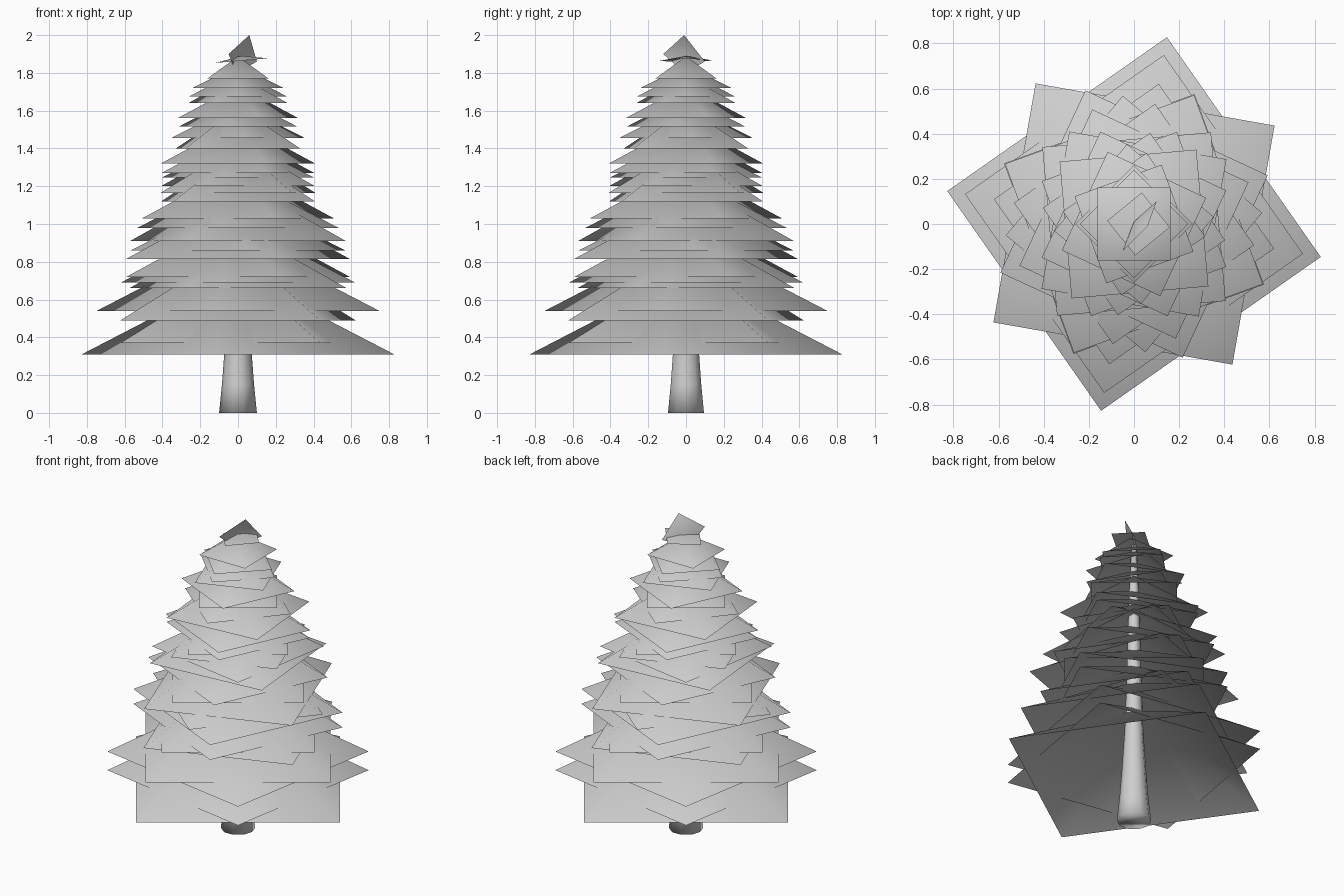
import bpy, bmesh, math
from mathutils import Vector, Matrix

cube = bpy.data.objects.get("Cube")
if cube:
    bpy.data.objects.remove(cube, do_unlink=True)

grey = bpy.data.materials.new("light_grey")
grey.use_nodes = True
colour = (0.62, 0.62, 0.62, 1)
grey.diffuse_color = colour
grey.node_tree.nodes["Principled BSDF"].inputs["Base Color"].default_value = colour


def finish(name, bm):
    """Turn a bmesh into a smooth-shaded object."""
    for face in bm.faces:
        face.smooth = True
    mesh = bpy.data.meshes.new(name)
    bm.to_mesh(mesh)
    bm.free()
    mesh.materials.append(grey)
    obj = bpy.data.objects.new(name, mesh)
    bpy.context.collection.objects.link(obj)


def tent(name, corners, apex):
    """Open four-sided sheet that rises from its corners to an apex."""
    bm = bmesh.new()
    ring = [bm.verts.new(c) for c in corners]
    tip = bm.verts.new(apex)
    for i in range(4):
        bm.faces.new((ring[i], ring[(i + 1) % 4], tip))
    finish(name, bm)


def ring_points(radius, z, sides, degrees=0):
    step = 360 / sides
    return [Vector((radius * math.cos(a), radius * math.sin(a), z))
            for a in (math.radians(degrees + step * i) for i in range(sides))]


# Branch tiers: height of the rim, corner radius, turn in degrees
tiers = [
    (0.31, 0.84, -10), (0.37, 0.76, 35), (0.49, 0.76, 35),
    (0.54, 0.76, -10), (0.66, 0.635, -25), (0.69, 0.63, -10),
    (0.72, 0.63, 20), (0.815, 0.63, 20), (0.86, 0.57, 5),
    (0.91, 0.63, -25), (0.98, 0.54, -10), (1.03, 0.54, 20),
    (1.12, 0.53, -40), (1.165, 0.50, 35), (1.20, 0.45, -25),
    (1.245, 0.41, -10), (1.27, 0.43, 20), (1.32, 0.435, 20),
    (1.40, 0.43, -40), (1.455, 0.355, 5), (1.515, 0.32, -10),
    (1.56, 0.34, 20), (1.64, 0.29, -25), (1.675, 0.26, 0),
    (1.72, 0.24, 0), (1.77, 0.23, 45),
]
for n, (z, radius, turn) in enumerate(tiers, 1):
    tent(f"branch_tier_{n}", ring_points(radius, z, 4, turn),
         (0, 0, z + 0.51 * radius))

# Small, nearly flat sheet at the crown
tilt = Matrix.Rotation(math.radians(-5), 3, 'Y')
centre = Vector((0.02, 0, 1.865))
tent("crown_sheet", [tilt @ p + centre for p in ring_points(0.14, 0, 4, -6)],
     centre + Vector((0, 0, 0.025)))

# Upright leaf at the very top
tent("top_leaf", [(0.06, -0.01, 2.0), (0.10, 0.10, 1.86),
                  (-0.01, -0.01, 1.80), (-0.05, -0.12, 1.90)],
     (0.0, 0.01, 1.90))

# Tapered trunk, smooth all over
profile = [(0.10, 0), (0.085, 0.15), (0.073, 0.31), (0.055, 0.6),
           (0.045, 0.9), (0.03, 1.5), (0.015, 1.85)]
SIDES = 10
bm = bmesh.new()
rings = [[bm.verts.new(p) for p in ring_points(radius, z, SIDES)]
         for radius, z in profile]
for low, high in zip(rings, rings[1:]):
    for i in range(SIDES):
        j = (i + 1) % SIDES
        bm.faces.new((low[i], low[j], high[j], high[i]))
bm.faces.new(rings[0][::-1])
bm.faces.new(rings[-1])
finish("trunk", bm)
